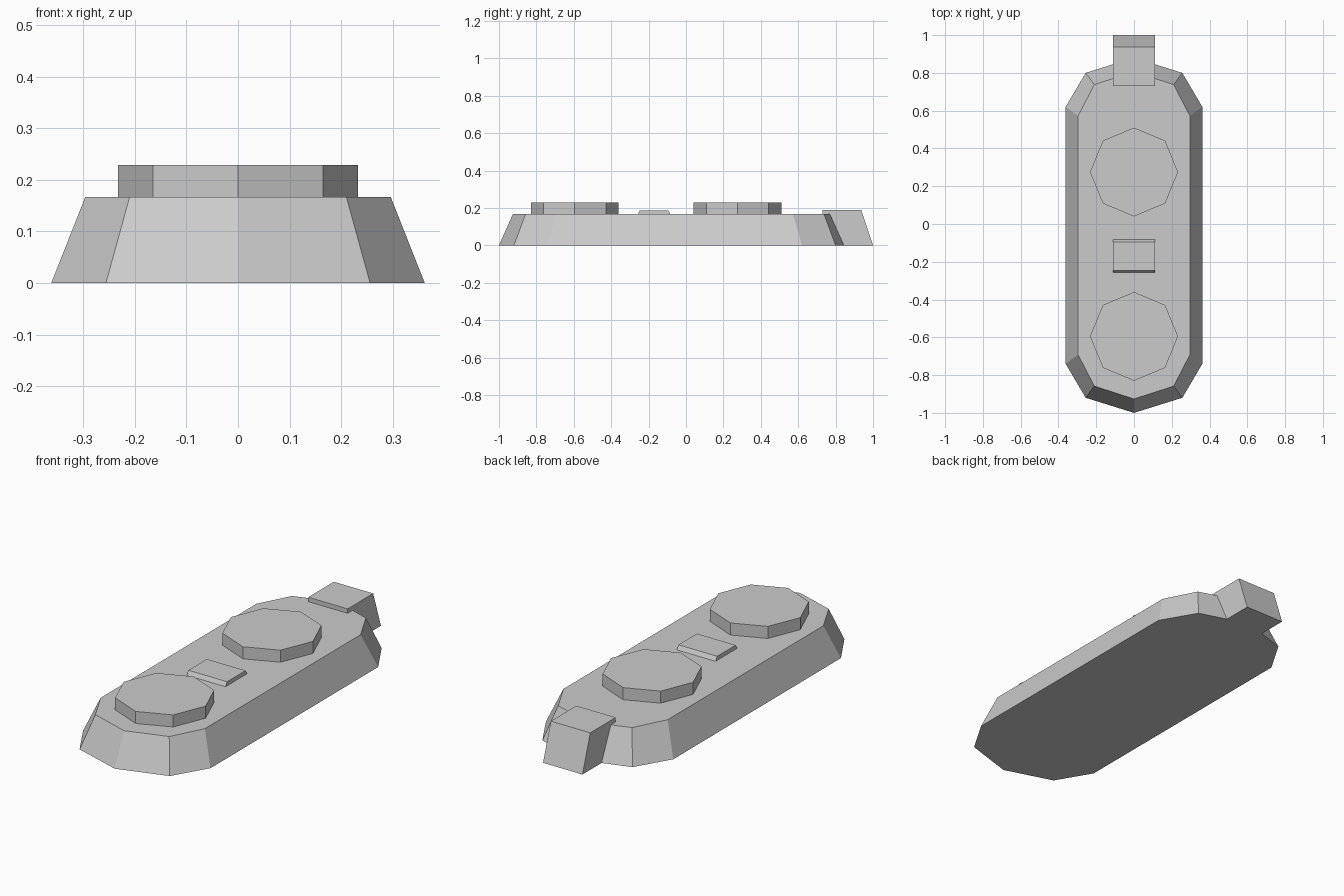
import bpy, bmesh
from math import cos, sin, pi

if "Cube" in bpy.data.objects:
    bpy.data.objects.remove(bpy.data.objects["Cube"])


def make_object(name, loops):
    """Solid skinned between two matching closed loops of points."""
    bm = bmesh.new()
    a, b = [[bm.verts.new(p) for p in loop] for loop in loops]
    n = len(a)
    bm.faces.new(a[::-1])
    bm.faces.new(b)
    for i in range(n):
        j = (i + 1) % n
        bm.faces.new((a[i], a[j], b[j], b[i]))
    bmesh.ops.recalc_face_normals(bm, faces=bm.faces)
    mesh = bpy.data.meshes.new(name)
    bm.to_mesh(mesh)
    bm.free()
    obj = bpy.data.objects.new(name, mesh)
    bpy.context.collection.objects.link(obj)
    return obj


def capsule_outline(quarter, cy, z):
    """Mirror a quarter outline (tip to side) in x and y about cy."""
    right = quarter + [(x, -y) for x, y in reversed(quarter)]
    left = [(-x, y) for x, y in reversed(right[1:-1])]
    return [(x, cy + y, z) for x, y in right + left]


def side_extrusion(name, profile, half_width):
    return make_object(name, [[(x, y, z) for y, z in profile]
                              for x in (-half_width, half_width)])


TOP = 0.167

# Tapered ten-sided body
make_object("body", [
    capsule_outline([(0, 0.94), (0.256, 0.86), (0.362, 0.68)], -0.06, 0),
    capsule_outline([(0, 0.866), (0.21, 0.798), (0.296, 0.632)], -0.06, TOP),
])

# Two raised octagonal discs
for name, cy in (("rear_disc", 0.275), ("front_disc", -0.595)):
    make_object(name, [[(0.233 * cos(k * pi / 4), cy + 0.235 * sin(k * pi / 4), z)
                        for k in range(8)] for z in (TOP - 0.01, 0.229)])

# Small bevelled pad between the discs
side_extrusion("centre_pad",
               [(-0.258, TOP), (-0.083, TOP), (-0.096, 0.188), (-0.246, 0.188)], 0.11)

# Block overhanging the rear end, its inner side buried in the body
side_extrusion("end_block",
               [(0.73, 0.15), (0.73, 0.19), (0.937, 0.19), (1, 0), (0.84, 0)], 0.112)
